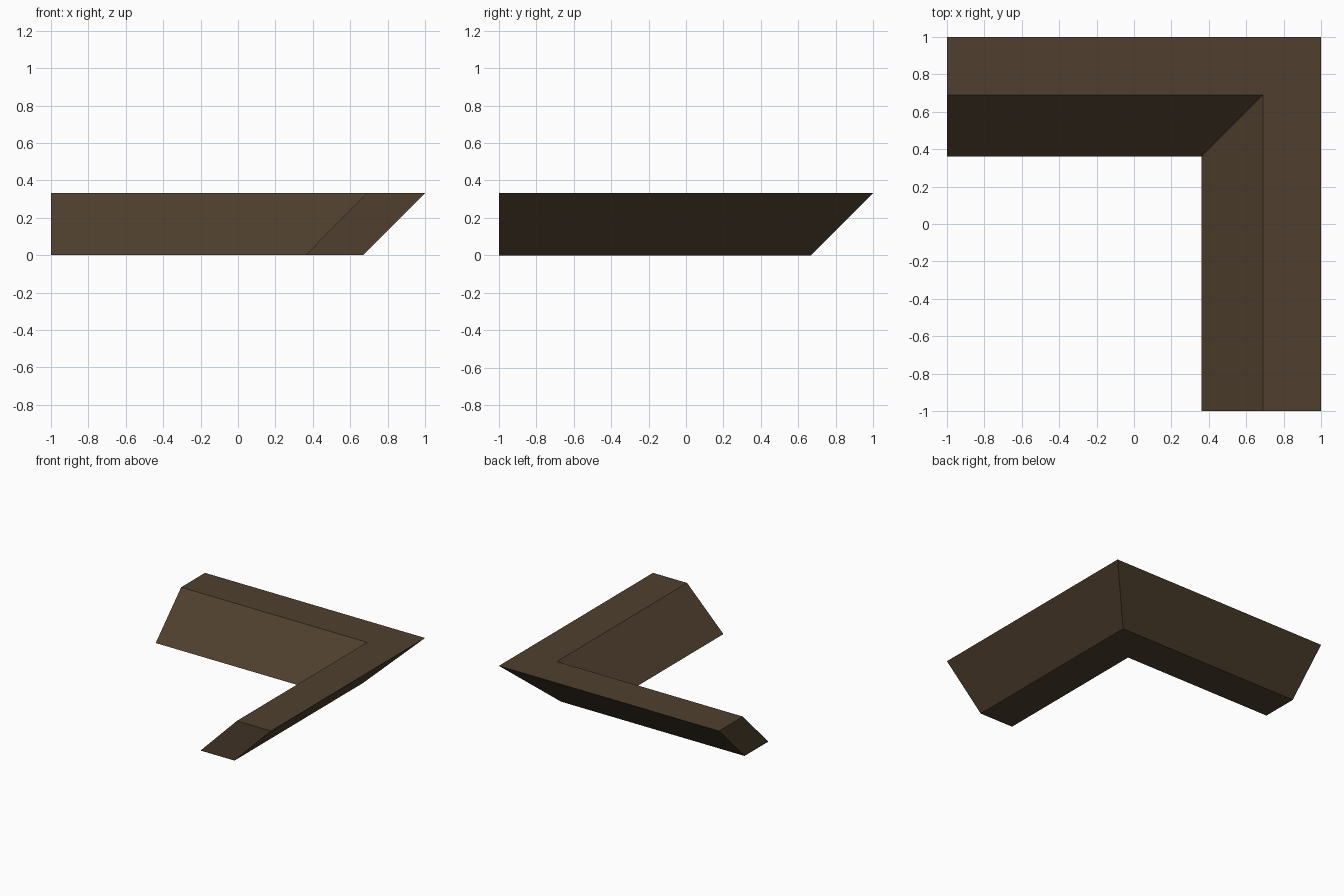
import bpy
import bmesh

cube = bpy.data.objects.get("Cube")
if cube:
    bpy.data.objects.remove(cube, do_unlink=True)

# Dark brown wood
wood = bpy.data.materials.new("dark_brown_wood")
wood.use_nodes = True
colour = (0.080, 0.051, 0.028, 1)
wood.diffuse_color = colour
wood.node_tree.nodes["Principled BSDF"].inputs["Base Color"].default_value = colour

# Slanted cross-section: (distance from centre, height)
HEIGHT = 0.332
profile = [(0.36, 0), (0.668, 0), (1, HEIGHT), (0.69, HEIGHT)]

# Sweep the section round a mitred right-angle corner
bm = bmesh.new()
stations = [
    [bm.verts.new((-1, d, z)) for d, z in profile],
    [bm.verts.new((d, d, z)) for d, z in profile],
    [bm.verts.new((d, -1, z)) for d, z in profile],
]
for a, b in zip(stations, stations[1:]):
    for i in range(4):
        j = (i + 1) % 4
        bm.faces.new((a[i], a[j], b[j], b[i]))

# Cut ends
bm.faces.new(stations[0])
bm.faces.new(stations[-1])
bmesh.ops.recalc_face_normals(bm, faces=bm.faces)

mesh = bpy.data.meshes.new("corner_trim")
bm.to_mesh(mesh)
bm.free()
mesh.materials.append(wood)
trim = bpy.data.objects.new("corner_trim", mesh)
bpy.context.collection.objects.link(trim)
